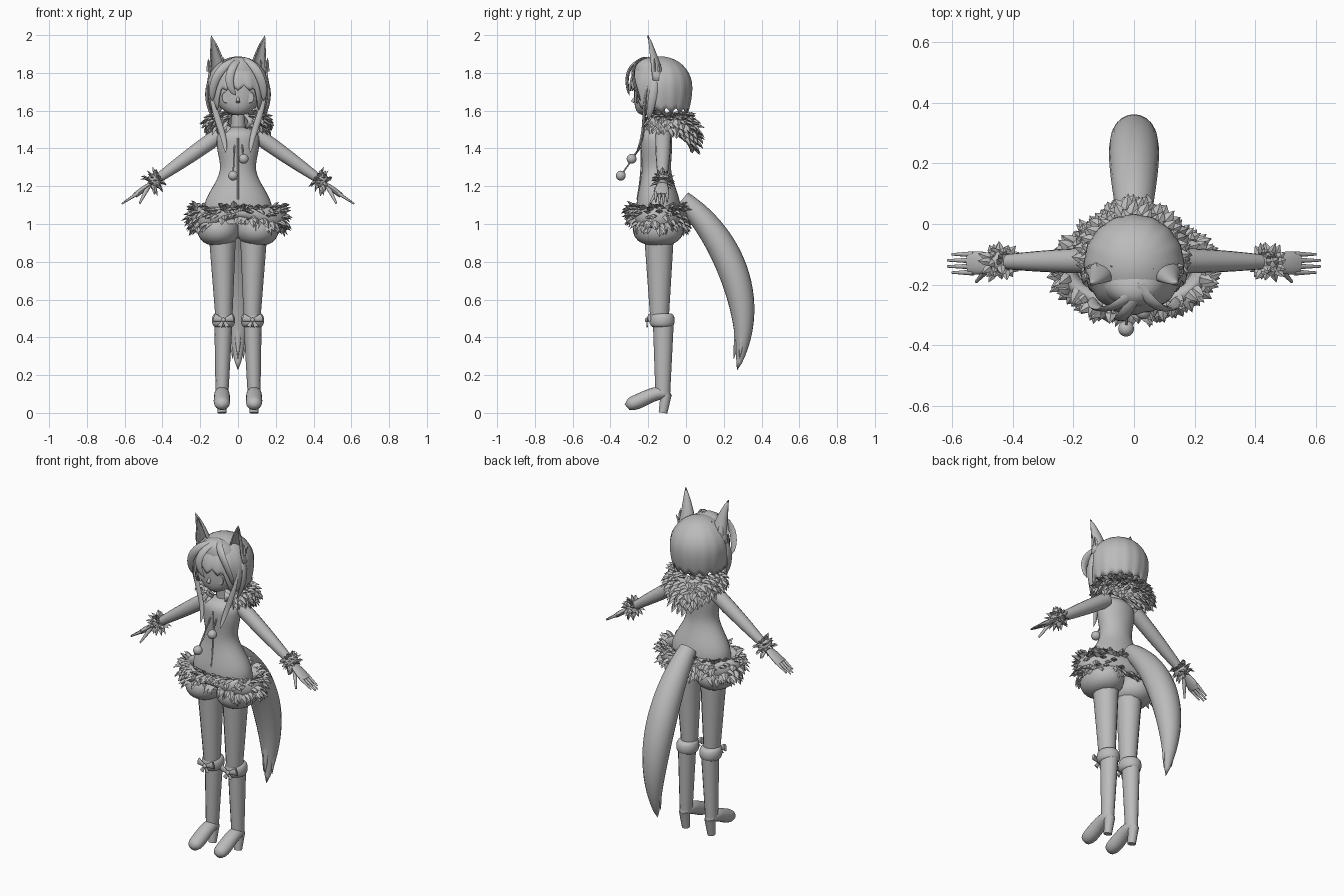
import bpy, bmesh, math, random
from mathutils import Vector
from math import sin, cos, pi, sqrt

random.seed(4)
if "Cube" in bpy.data.objects:
    bpy.data.objects.remove(bpy.data.objects["Cube"])

grey = bpy.data.materials.new("plain_grey")
grey.use_nodes = True
GREY = (.5, .5, .5, 1)
grey.diffuse_color = GREY
grey.node_tree.nodes["Principled BSDF"].inputs["Base Color"].default_value = GREY
X, Y, Z = Vector((1, 0, 0)), Vector((0, 1, 0)), Vector((0, 0, 1))
TURN = 2 * pi


def build(name, verts, faces, thickness=0, angle=50):
    mesh = bpy.data.meshes.new(name)
    mesh.from_pydata(verts, [], faces)
    bm = bmesh.new()
    bm.from_mesh(mesh)
    bmesh.ops.remove_doubles(bm, verts=bm.verts, dist=.0001)
    bmesh.ops.recalc_face_normals(bm, faces=bm.faces)
    bm.to_mesh(mesh)
    bm.free()
    mesh.materials.append(grey)
    mesh.shade_smooth()
    mesh.set_sharp_from_angle(angle=math.radians(angle))
    part = bpy.data.objects.new(name, mesh)
    bpy.context.collection.objects.link(part)
    if thickness:
        part.modifiers.new("thickness", "SOLIDIFY").thickness = thickness


def surface(name, rule, columns, rows, thickness=0):
    """Grid of points from rule(u, v), with u and v from 0 to 1."""
    verts = [rule(i / columns, j / rows) for i in range(columns + 1) for j in range(rows + 1)]
    step = rows + 1
    faces = [(a, a + 1, a + step + 1, a + step)
             for i in range(columns) for a in range(i * step, i * step + rows)]
    build(name, verts, faces, thickness)


def bezier(points, t):
    while len(points) > 1:
        points = [a.lerp(b, t) for a, b in zip(points, points[1:])]
    return points[0]


def tube(name, points, width, depth, shape, side=X, columns=16, rows=14):
    """Elliptical tube along a curve; shape(t) scales its section."""
    def rule(u, v):
        if v in (0, 1) and shape(v) > 0:
            scale = 0
        else:
            scale = shape(v)
        # the first and last rows close the ends
        t = min(1, max(0, (v * rows - 1) / (rows - 2)))
        if scale:
            scale = shape(t)
        ahead = bezier(points, min(1, t + .01)) - bezier(points, max(0, t - .01))
        across = (side - ahead * side.dot(ahead) / ahead.length_squared).normalized()
        other = ahead.normalized().cross(across)
        a = u * TURN
        return bezier(points, t) + (across * width * cos(a) + other * depth * sin(a)) * scale
    surface(name, rule, columns, rows)


def limb(name, start, end, first, last, side=X, squash=1):
    """Straight tapering limb."""
    tube(name, [start, end], first, first * squash, lambda t: 1 + (last / first - 1) * t, side, 12, 8)


def lock(name, points, width, depth):
    """Strand of hair that ends in a point."""
    tube(name, points, width, depth, lambda t: (.4 + t) * sqrt(1 - t), columns=8)


def blob(name, centre, rx, ry, rz, puff=1, lean=0):
    """Ellipsoid; a low puff squares it off, lean shifts its lower end forward."""
    def rule(u, v):
        a, s = u * TURN, -cos(v * pi)
        r = max(0, sin(v * pi)) ** puff
        return centre + Vector((rx * r * cos(a), ry * r * sin(a) - lean * s * s, rz * s))
    surface(name, rule, 28, 16)


def tufts(name, samples, length, width):
    """Flattened, bent spikes of fur at (position, direction) samples."""
    verts, faces = [], []
    for root, way in samples:
        way = (way + Vector([random.uniform(-.35, .35) for _ in "xyz"])).normalized()
        across = way.cross(Z).normalized() * width
        up = across.cross(way) / 2
        reach, b = way * length * random.uniform(.75, 1.25), len(verts)
        for middle, k in ((root, 1), (root + reach / 2 + up / 4, .8)):
            verts += [middle + across * k, middle + up * k, middle - across * k, middle - up * k]
        verts.append(root + reach - Z * length / 8)
        for j in range(4):
            q = (j + 1) % 4
            faces += [(b + j, b + q, b + 4 + q, b + 4 + j), (b + 4 + j, b + 4 + q, b + 8)]
    build(name, verts, faces, angle=35)


def ease(t):
    t = min(1, max(0, t))
    return t * t * (3 - 2 * t)


# Head, neck and hair cap with a jagged hem
blob("head", Vector((0, -.155, 1.73)), .137, .12, .155, lean=.06)
limb("nose", Vector((0, -.26, 1.68)), Vector((0, -.285, 1.645)), .006, .01)
limb("neck", Vector((0, -.135, 1.46)), Vector((0, -.15, 1.63)), .04, .036)


def hair(u, v):
    a = u * TURN
    front = min(a, TURN - a)
    zigzag = abs(round(u * 64) % 4 - 2) / 2
    hem = 1.735 - .12 * ease((front - .45) / .5) - .03 * zigzag
    z = hem + (1.887 - hem) * cos(v * pi / 2)
    h = (z - 1.725) / .162
    r = sqrt(max(0, 1 - h * h)) if h > 0 else 1 - h * h / 5
    r *= .165 * (1 + .03 * (zigzag - .5) * v)
    return Vector((r * sin(a), -.133 - r * cos(a), z))


surface("hair_cap", hair, 64, 14, .008)
crown = Vector((.02, -.2, 1.88))
lock("centre_bang", [crown, crown + Vector((-.05, -.13, -.02)), crown + Vector((-.1, -.12, -.13)),
                     crown + Vector((-.03, -.1, -.2))], .035, .014)

for s, side in ((1, "left_"), (-1, "right_")):
    def at(x, y, z):
        return Vector((x * s, y, z))

    # Hair locks framing the face, and thin eye plates
    lock(side + "bang", [crown, at(.08, -.32, 1.87), at(.15, -.28, 1.75), at(.135, -.24, 1.65)], .035, .014)
    lock(side + "cheek_lock", [at(.13, -.16, 1.8), at(.2, -.17, 1.7), at(.13, -.2, 1.55)], .014, .035)
    lock(side + "long_lock", [at(.14, -.2, 1.74), at(.14, -.24, 1.58), at(.07, -.2, 1.5),
                              at(.065, -.265, 1.375)], .026, .014)
    limb(side + "eye", at(.062, -.255, 1.67), at(.062, -.262, 1.67), .024, .022, squash=1.3)

    # Open, forward-facing ears with fur inside
    def ear(u, v):
        a = (u - .5) * 4
        r = (1 - v) ** .75
        return at(.105 + .038 * v * v + .058 * r * sin(a), -.155 - .045 * v + .05 * r * cos(a), 1.76 + .24 * v)
    surface(side + "ear", ear, 14, 8, .008)
    tufts(side + "ear_fur", [(ear(.15 * i, .2), at(.15, -.15, 1)) for i in range(1, 7)], .07, .011)

    # Arm with a fluffy wrist cuff
    wrist = at(.45, -.125, 1.222)
    tube(side + "arm", [at(.1, -.12, 1.47), wrist], .042, .042, lambda t: 1 - t * t / 2, Y)
    along = at(.8, 0, -.6)
    up = along.cross(Y)
    cuff = wrist - along * .012
    tube(side + "wrist_cuff", [cuff - along * .03, cuff + along * .03], .042, .042,
         lambda t: .6 + .4 * sin(pi * t), Y)
    around = [Y * cos(i * pi / 6) + up * sin(i * pi / 6) for i in range(12)]
    tufts(side + "wrist_fur", [(cuff + along * k * .022 + out * .03, out + along * k / 2)
                               for k in (-1, 0, 1) for out in around], .036, .014)

    # Hand with four fingers and a thumb
    knuckle = at(.545, -.13, 1.152)
    tube(side + "palm", [wrist, knuckle], .038, .015, lambda t: .55 + .45 * sin(pi * t * .7), Y)
    for i in range(4):
        base = knuckle + Y * (.03 - .02 * i)
        reach = .07 if i in (1, 2) else .055
        limb(f"{side}finger_{i + 1}", base - along * .02, base + at(reach, 0, -.65 * reach), .01, .004, Y)
    limb(side + "thumb", at(.475, -.14, 1.2), at(.52, -.19, 1.11), .014, .005, Y)

    # Puffed shorts and leg
    blob(side + "shorts", at(.103, -.147, .97), .112, .134, .084, puff=.7)
    limb(side + "leg", at(.083, -.143, .95), at(.074, -.14, .47), .072, .043, squash=1.1)

    # Heeled boot with a turned cuff
    blob(side + "boot_cuff", at(.077, -.127, .49), .061, .067, .038, puff=.3)
    limb(side + "boot_shaft", at(.077, -.12, .48), at(.085, -.123, .1), .048, .034, squash=1.15)
    tube(side + "boot_foot", [at(.085, -.325, .045), at(.085, -.24, .04), at(.085, -.17, .14), at(.085, -.075, .09)],
         .047, .042, lambda t: sqrt(max(0, 1 - (2 * t - 1) ** 4)) * (1 - t / 5))
    limb(side + "boot_heel", at(.085, -.105, .1), at(.085, -.122, 0), .03, .023)
    # Bow on the cuff
    knot = at(.077, -.206, .492)
    blob(side + "bow_knot", knot, .012, .012, .012)
    for way, label in ((X, "outer"), (-X, "inner")):
        limb(f"{side}{label}_bow_loop", knot, knot + way * .05 + (Y + Z) * .012, .007, .022, Z, .4)
        limb(f"{side}{label}_bow_tail", knot, knot + way * .02 - Z * .035, .005, .013, X, .3)

# Torso, narrow at the waist
def torso(u, v):
    a, z = u * TURN, 1 + .52 * v
    hip, chest = ease((1.3 - z) / .22), ease((z - 1.3) / .13)
    shoulder = sqrt(max(0, 1 - (max(0, z - 1.45) / .07) ** 2))
    width = (.095 + .085 * hip + .018 * chest) * shoulder
    depth = (.077 + .04 * hip + .006 * chest) * shoulder
    return Vector((width * sin(a), -.156 + .01 * hip - depth * cos(a), z))


surface("torso", torso, 32, 26)
tube("zip", [torso(0, k / 8) for k in (2, 4, 5, 7)], .005, .004, lambda t: 1, columns=6)


# Fur belt, raised and thinner at the front
def belt(u, v):
    a, e = u * TURN, v * TURN
    front = max(0, cos(a)) ** 6
    out = .033 * cos(e)
    return Vector(((.222 + out) * sin(a), -.147 - (.122 + out) * cos(a),
                   1.035 + .025 * front + (.055 - .025 * front) * sin(e)))


surface("fur_belt", belt, 40, 12)
samples = []
for i in range(230):
    u, v = i * .382 % 1, random.uniform(-.21, .21)
    out = Vector((sin(u * TURN), -cos(u * TURN), 0))
    samples.append((belt(u, v) - out * .008, out * .7 + Z * (.6 * sin(v * TURN) - .25)))
tufts("belt_fur", samples, .048, .02)


# Fur collar draped to a point at the back
def collar(u, v):
    a = (u - .5) * 5.2
    back = max(0, 1 - abs(a) / 1.5)
    r = .09 + .07 * sin(pi * (.08 + .75 * v)) + .01 * back - .045 * ease(abs(a) - 1.5)
    return Vector((r * sin(a), -.115 + r * cos(a) + .015 * back * v, 1.585 - (.08 + .13 * back) * v))


surface("collar", collar, 32, 8, .015)
samples = []
for row in range(7):
    for i in range(23):
        u = (i + row % 2 / 2 + .25) / 24
        a = (u - .5) * 5.2
        samples.append((collar(u, (row + .3) / 7), Vector((sin(a), cos(a), .2 - row / 4))))
tufts("collar_fur", samples, .045, .02)

# Cords with pompoms
for s, side, tip in ((-1, "right_", Vector((-.026, -.345, 1.256))), (1, "left_", Vector((.03, -.288, 1.345)))):
    limb(side + "cord", Vector((.015 * s, -.19, 1.48)), tip, .004, .004)
    blob(side + "pompom", tip, .026, .026, .026)

# Tail with a split tip
tail = [Vector((0, -.02, 1.13)), Vector((0, .2, .95)), Vector((0, .38, .6)), Vector((0, .27, .225))]
tube("tail", tail, .084, .08, lambda t: (.6 + .4 * sin(pi * t)) * (1 - t ** 5) ** .7, columns=20, rows=28)
for way, label in ((X, "left"), (-X, "right"), (-Y, "front")):
    root = bezier(tail, .8) + way * .025
    limb(label + "_tail_tuft", root, root + way * .005 + Vector((0, -.02, -.16)), .025, .001)
